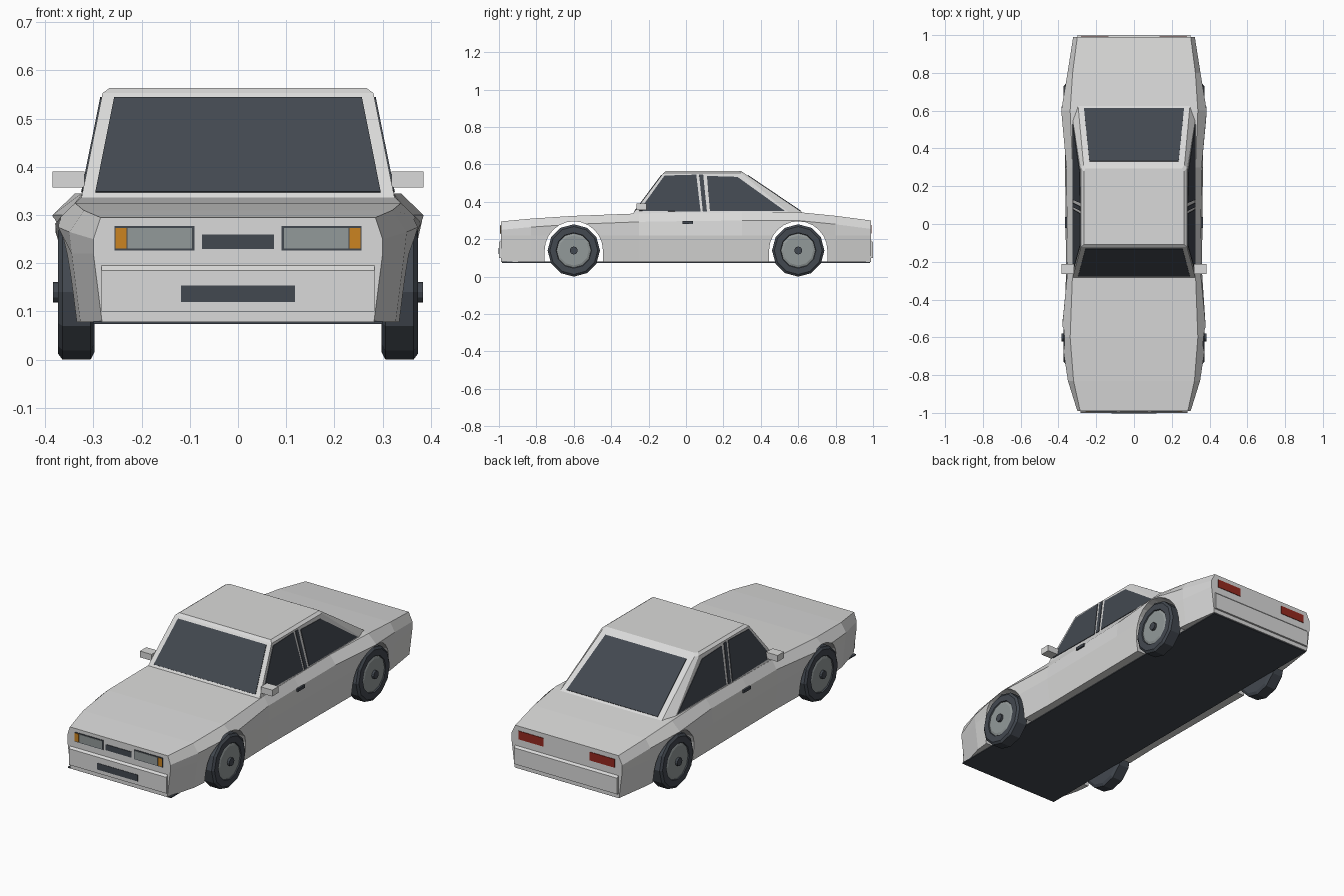
import bpy
import bmesh
from math import cos, sin, pi
from mathutils import Vector

if "Cube" in bpy.data.objects:
    bpy.data.objects.remove(bpy.data.objects["Cube"])


def material(name, r, g, b):
    m = bpy.data.materials.new(name)
    m.use_nodes = True
    m.diffuse_color = (r, g, b, 1)
    bsdf = next(n for n in m.node_tree.nodes if n.type == 'BSDF_PRINCIPLED')
    bsdf.inputs["Base Color"].default_value = (r, g, b, 1)
    bsdf.inputs["Roughness"].default_value = 0.7
    return m


paint = material("silver_paint", .70, .70, .695)
dark = material("dark_glass_and_rubber", .055, .065, .08)
grey = material("lamp_and_rim_grey", .29, .32, .32)
orange = material("indicator_orange", .60, .23, .015)
red = material("tail_light_red", .30, .022, .014)


def loft(name, groups, mat):
    """Skin each list of equal-length rings into a closed solid."""
    bm = bmesh.new()
    for rings in groups:
        vs = [[bm.verts.new(p) for p in ring] for ring in rings]
        n = len(vs[0])
        for a, b in zip(vs, vs[1:]):
            for i in range(n):
                j = (i + 1) % n
                bm.faces.new((a[i], a[j], b[j], b[i]))
        bm.faces.new(vs[0])
        bm.faces.new(vs[-1])
    bmesh.ops.recalc_face_normals(bm, faces=bm.faces)
    mesh = bpy.data.meshes.new(name)
    bm.to_mesh(mesh)
    bm.free()
    obj = bpy.data.objects.new(name, mesh)
    bpy.context.scene.collection.objects.link(obj)
    if mat:
        mesh.materials.append(mat)
    return obj


def box(name, x0, x1, y0, y1, z0, z1, mat):
    ring = lambda z: [(x0, y0, z), (x1, y0, z), (x1, y1, z), (x0, y1, z)]
    return loft(name, [[ring(z0), ring(z1)]], mat)


def plate(name, pts, mat, lift=.003):
    """Thin panel lying on the surface through the given corners."""
    pts = [Vector(p) for p in pts]
    n = (pts[1] - pts[0]).cross(pts[2] - pts[0]).normalized()
    if n.dot(pts[0] - Vector((0, .15, .3))) < 0:
        n = -n
    return loft(name, [[[p - n * .003 for p in pts], [p + n * lift for p in pts]]], mat)


def end_plate(name, x0, x1, z0, z1, y, mat, lift=.003):
    return plate(name, [(x0, y, z0), (x1, y, z0), (x1, y, z1), (x0, y, z1)], mat, lift)


# Lower body: stations of y, waist width, crease width, shoulder width, top height
stations = [
    (-.99, .300, .300, .285, .295), (-.83, .345, .350, .320, .310),
    (-.60, .368, .385, .338, .325), (-.25, .360, .352, .325, .338),
    (.00, .362, .354, .325, .342), (.30, .365, .358, .325, .345),
    (.60, .368, .385, .338, .345), (.80, .350, .352, .325, .325),
    (.99, .322, .322, .300, .300)]


def section(y, waist, crease, shoulder, top):
    half = [(waist - .018, .078), (waist, .22), (crease, top - .045), (shoulder, top)]
    return [(x, y, z) for x, z in half] + [(-x, y, z) for x, z in reversed(half)]


body = loft("body", [[section(*s) for s in stations]], paint)


# Wheel arches cut through the body
def arch(x, yc):
    curve = [(x, yc + .156 * cos(pi * i / 12), .14 + .156 * sin(pi * i / 12)) for i in range(13)]
    return curve + [(x, yc - .156, 0), (x, yc + .156, 0)]


axles = {"front": -.6, "rear": .6}
cutter = loft("arch_cutter", [[arch(-.6, y), arch(.6, y)] for y in axles.values()], paint)
cutter.hide_render = True
mod = body.modifiers.new("arches", 'BOOLEAN')
mod.operation = 'DIFFERENCE'
mod.solver = 'EXACT'
mod.object = cutter
bpy.context.view_layer.update()
graph = bpy.context.evaluated_depsgraph_get()
cut_mesh = bpy.data.meshes.new_from_object(body.evaluated_get(graph))
body.modifiers.clear()
body.data = cut_mesh
bpy.data.objects.remove(cutter)

box("underbody", -.30, .30, -.985, .985, .074, .08, dark)


# Bumpers with a sloping upper ledge
def bumper(name, s, w):
    prof = [(.97, .10), (1, .10), (1, .185), (.985, .20), (.97, .20)]
    loft(name, [[[(x, s * y, z) for y, z in prof] for x in (-w, w)]], paint)


bumper("front_bumper", -1, .283)
bumper("rear_bumper", 1, .30)


# Cabin with chamfered rear pillars and a softened roof edge
def cabin_ring(y0, y1, y2, w, w2, z):
    half = [(w, y0), (w, y1), (w2, y2)]
    return [(x, y, z) for x, y in half] + [(-x, y, z) for x, y in reversed(half)]


loft("cabin", [[cabin_ring(-.285, .56, .635, .325, .297, .335),
                cabin_ring(-.122, .295, .312, .281, .267, .553),
                cabin_ring(-.108, .28, .295, .266, .255, .564)]], paint)


def slope(z, low, high):
    t = (z - .335) / .218
    return low + (high - low) * t


# Windscreen and rear window
def screen(name, low, high, z0, z1, w0, w1):
    y0, y1 = slope(z0, *low), slope(z1, *high)
    plate(name, [(-w0, y0, z0), (w0, y0, z0), (w1, y1, z1), (-w1, y1, z1)], dark)


screen("windscreen", (-.285, -.122), (-.285, -.122), .347, .543, .296, .257)
screen("rear_window", (.635, .312), (.635, .312), .350, .540, .265, .236)

side_glass = {
    "front_side_window": [(-.25, .352), (-.115, .54), (.055, .545), (.078, .347)],
    "pillar_trim": [(.090, .347), (.070, .545), (.092, .545), (.112, .347)],
    "rear_side_window": [(.128, .35), (.112, .538), (.275, .533), (.53, .35)]}

for side, s in (("left", 1), ("right", -1)):
    for part, pts in side_glass.items():
        plate(f"{side}_{part}", [(s * slope(z, .325, .281), y, z) for y, z in pts], dark)

    # Mirrors and door handles
    box(f"{side}_mirror", s * .318, s * .385, -.265, -.212, .357, .39, paint)
    box(f"{side}_door_handle", s * .345, s * .364, -.02, .038, .282, .297, dark)

    # Front lamps and tail lights
    end_plate(f"{side}_lamp_surround", s * .09, s * .256, .227, .277, -.99, dark)
    end_plate(f"{side}_headlamp", s * .095, s * .229, .231, .273, -.99, grey, .005)
    end_plate(f"{side}_indicator", s * .231, s * .254, .231, .273, -.99, orange, .005)
    end_plate(f"{side}_tail_light", s * .135, s * .28, .232, .276, .99, red)

    # Twelve-sided wheels turned from a profile of x and radius
    for end, yc in axles.items():
        def turned(part, profile, mat):
            rings = [[(s * x, yc + r * cos(pi * i / 6), .14 + r * sin(pi * i / 6))
                      for i in range(12)] for x, r in profile]
            loft(f"{side}_{end}_{part}", [rings], mat)

        turned("tyre", [(.298, .125), (.306, .14), (.364, .14), (.373, .128), (.373, .095), (.364, .09)], dark)
        turned("rim", [(.35, .092), (.368, .092), (.372, .08)], grey)
        turned("hub", [(.36, .021), (.384, .021)], dark)

# Grilles
end_plate("upper_grille", -.075, .075, .23, .26, -.99, dark)
end_plate("lower_grille", -.118, .118, .12, .154, -1, dark, .002)
